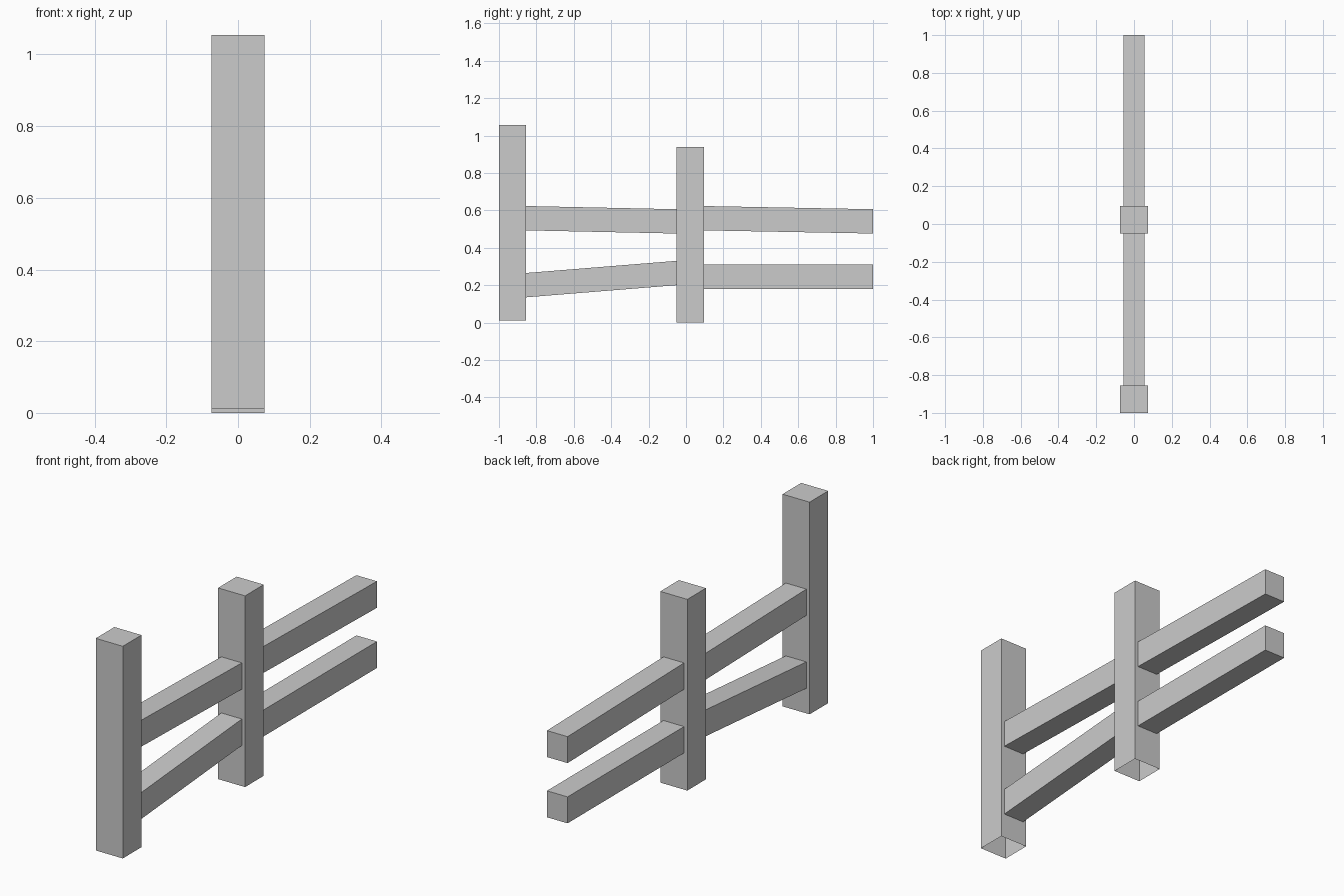
import bpy
import bmesh

if "Cube" in bpy.data.objects:
    bpy.data.objects.remove(bpy.data.objects["Cube"])


def prism(name, ring_a, ring_b, cap_a=False, cap_b=True):
    """Join two four-point rings into a bar, capping chosen ends."""
    bm = bmesh.new()
    a = [bm.verts.new(p) for p in ring_a]
    b = [bm.verts.new(p) for p in ring_b]
    for i in range(4):
        j = (i + 1) % 4
        bm.faces.new((a[i], a[j], b[j], b[i]))
    if cap_a:
        bm.faces.new(a[::-1])
    if cap_b:
        bm.faces.new(b)
    mesh = bpy.data.meshes.new(name)
    bm.to_mesh(mesh)
    bm.free()
    obj = bpy.data.objects.new(name, mesh)
    bpy.context.collection.objects.link(obj)
    return obj


def post(name, y0, y1, z0, z1, hw=0.0735):
    # upright post, open at the ground
    def ring(z):
        return [(-hw, y0, z), (hw, y0, z), (hw, y1, z), (-hw, y1, z)]
    return prism(name, ring(z0), ring(z1))


def rail(name, y0, z0, y1, z1, cap, hw=0.056, h=0.13):
    # sloping rail with vertical ends, z given at the underside
    def ring(y, z):
        return [(-hw, y, z), (-hw, y, z + h), (hw, y, z + h), (hw, y, z)]
    return prism(name, ring(y0, z0)[::-1], ring(y1, z1)[::-1], cap_b=cap)


# Posts
post("end_post", -1.0, -0.855, 0.012, 1.055)
post("middle_post", -0.05, 0.095, 0.0, 0.94)

# Rails between the posts
rail("front_upper_rail", -0.855, 0.493, -0.05, 0.476, False)
rail("front_lower_rail", -0.855, 0.135, -0.05, 0.20, False)

# Rails running past the middle post, closed at the free end
rail("back_upper_rail", 0.095, 0.493, 1.0, 0.476, True)
rail("back_lower_rail", 0.095, 0.18, 1.0, 0.18, True)

# Face normals outward
for obj in bpy.context.collection.objects:
    bm = bmesh.new()
    bm.from_mesh(obj.data)
    c = sum((v.co for v in bm.verts), bm.verts[:][0].co * 0) / len(bm.verts)
    bm.normal_update()
    for f in bm.faces:
        if f.normal.dot(f.calc_center_median() - c) < 0:
            f.normal_flip()
    bm.to_mesh(obj.data)
    bm.free()
